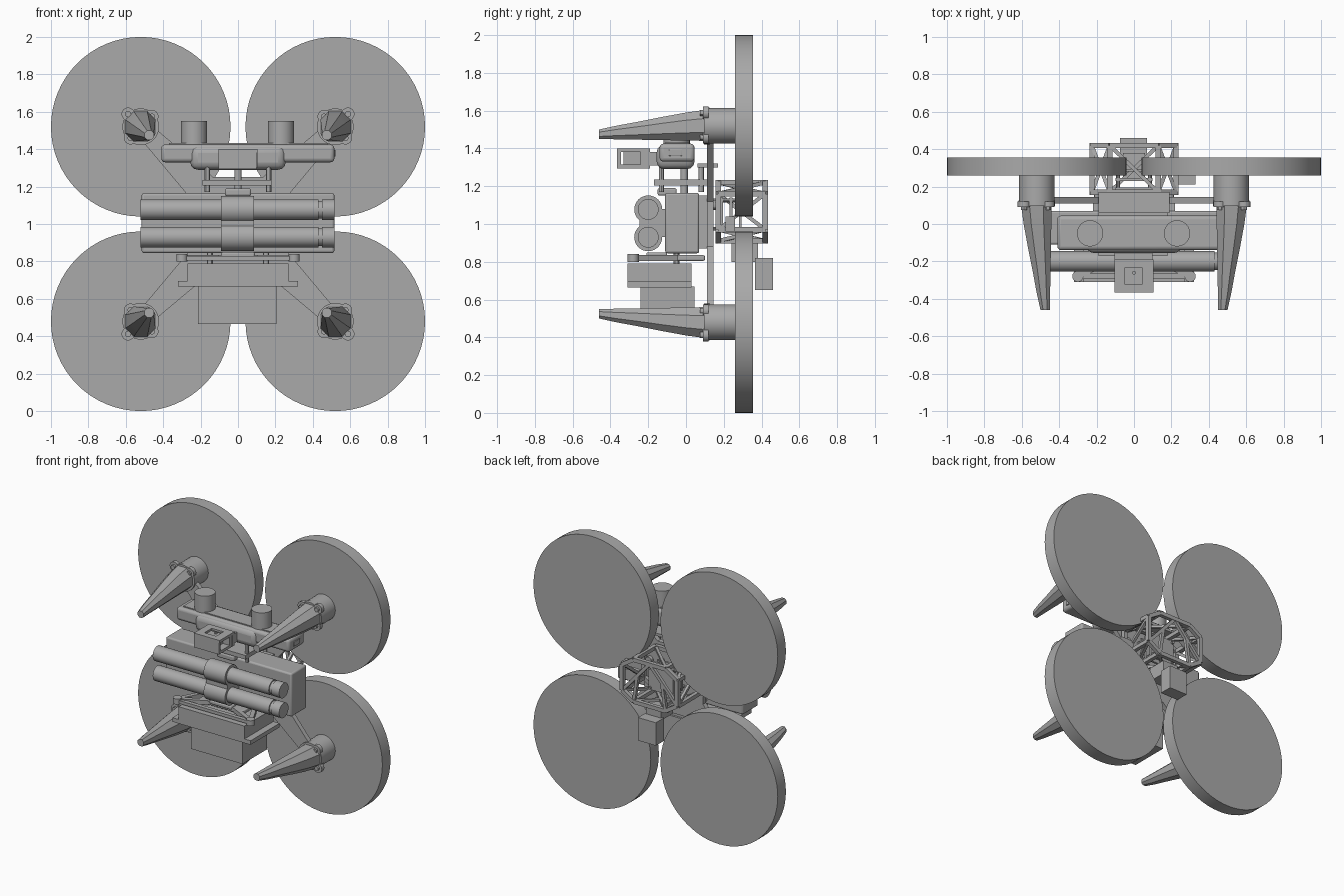
import bpy, bmesh, math
from mathutils import Vector, Matrix

old = bpy.data.objects.get("Cube")
if old:
    bpy.data.objects.remove(old, do_unlink=True)

grey = bpy.data.materials.new("matte grey")
grey.use_nodes = True
tone = (0.4, 0.4, 0.4, 1)
grey.diffuse_color = tone
grey.node_tree.nodes["Principled BSDF"].inputs["Base Color"].default_value = tone


def finish(name, bm, bevel=0.0):
    bmesh.ops.recalc_face_normals(bm, faces=bm.faces)
    mesh = bpy.data.meshes.new(name)
    bm.to_mesh(mesh)
    bm.free()
    for p in mesh.polygons:
        p.use_smooth = True
    mesh.set_sharp_from_angle(angle=math.radians(30))
    mesh.materials.append(grey)
    ob = bpy.data.objects.new(name, mesh)
    bpy.context.collection.objects.link(ob)
    if bevel:
        mod = ob.modifiers.new("soft edges", 'BEVEL')
        mod.width, mod.segments = bevel, 3
    return ob


def box(name, x, y, z, bevel=0.0):
    """Box from (low, high) ranges."""
    bm = bmesh.new()
    bmesh.ops.create_cube(bm, size=1)
    for v in bm.verts:
        v.co = [(r[0] + r[1]) / 2 + c * (r[1] - r[0]) for r, c in zip((x, y, z), v.co)]
    return finish(name, bm, bevel)


def rod(name, a, b, r, sides=32):
    """Cylinder from point a to point b."""
    a, b = Vector(a), Vector(b)
    d = b - a
    bm = bmesh.new()
    m = Matrix.Translation((a + b) / 2) @ d.to_track_quat('Z', 'Y').to_matrix().to_4x4()
    if sides == 4:
        m = m @ Matrix.Rotation(math.pi / 4, 4, 'Z')
    bmesh.ops.create_cone(bm, cap_ends=True, segments=sides, radius1=r, radius2=r,
                          depth=d.length, matrix=m)
    return finish(name, bm)


def prism(name, pts, axis, low, high, bevel=0.0):
    """Extrude a 2D outline along y (x, z points) or z (x, y points)."""
    bm = bmesh.new()
    def place(p, t):
        return (p[0], t, p[1]) if axis == 'y' else (p[0], p[1], t)
    face = bm.faces.new([bm.verts.new(place(p, low)) for p in pts])
    ext = bmesh.ops.extrude_face_region(bm, geom=[face])
    shift = Vector(place((0, 0), high - low))
    bmesh.ops.translate(bm, vec=shift, verts=[v for v in ext["geom"] if isinstance(v, bmesh.types.BMVert)])
    return finish(name, bm, bevel)


def loft(name, rings):
    bm = bmesh.new()
    loops = [[bm.verts.new(p) for p in ring] for ring in rings]
    n = len(loops[0])
    for a, b in zip(loops, loops[1:]):
        for i in range(n):
            bm.faces.new((a[i], a[(i + 1) % n], b[(i + 1) % n], b[i]))
    bm.faces.new(loops[0])
    bm.faces.new(loops[-1])
    return finish(name, bm)


# Four rotors, motors, curved landing legs and frame arms
MID = 1.0
leg_outer = [(0.11, 0.605), (0.0, 0.59), (-0.12, 0.568), (-0.25, 0.542), (-0.37, 0.52), (-0.46, 0.5)]
for sx in (-1, 1):
    for sz in (-1, 1):
        cx, cz = sx * 0.52, MID + sz * 0.52
        rod("rotor_disc", (cx, 0.26, cz), (cx, 0.355, cz), 0.48, 64)
        rod("motor", (cx, 0.12, cz), (cx, 0.26, cz), 0.095)
        rod("motor_mount", (cx, 0.095, cz), (cx, 0.125, cz), 0.098)
        for ex, ez in ((0.068, 0.068), (0.055, -0.06), (-0.06, 0.055)):
            px, pz = cx + sx * ex, cz + sz * ez
            rod("mount_ear", (px, 0.09, pz), (px, 0.12, pz), 0.035, 16)
            rod("mount_bolt", (px, 0.075, pz), (px, 0.1, pz), 0.016, 12)
        rings = []
        for y, out in leg_outer:
            inner = 0.44 + 0.01 * (0.11 - y) / 0.57
            h, c = (out - inner) / 2, (out + inner) / 2
            k = h * 0.45
            shape = [(h, k), (k, h), (-k, h), (-h, k), (-h, -k), (-k, -h), (k, -h), (h, -k)]
            rings.append([(sx * (c + u), y, MID + sz * (c + w)) for u, w in shape])
        loft("landing_leg", rings)
        outline = [(0.5, 0.43), (0.43, 0.5), (0.12, 0.24), (0.24, 0.12)]
        prism("frame_arm", [(sx * a, MID + sz * b) for a, b in outline], 'y', 0.11, 0.145)

prism("frame_plate", [(0.24, 0.86), (0.24, 1.14), (0.13, 1.25), (-0.13, 1.25),
                      (-0.24, 1.14), (-0.24, 0.86), (-0.13, 0.75), (0.13, 0.75)], 'y', 0.11, 0.145)

# Main body with the paired tubes strapped to its front
box("main_body", (-0.515, 0.515), (-0.11, 0.07), (0.845, 1.165), 0.012)
box("body_back_plate", (-0.22, 0.22), (0.07, 0.11), (0.87, 1.15))
for z in (0.93, 1.077):
    rod("tube", (-0.52, -0.2, z), (0.43, -0.2, z), 0.055)
    rod("tube_neck", (0.42, -0.2, z), (0.45, -0.2, z), 0.047)
    rod("tube_cap", (0.45, -0.2, z), (0.515, -0.2, z), 0.055)
    rod("tube_strap", (-0.09, -0.2, z), (0.085, -0.2, z), 0.074)
box("strap_bridge", (-0.09, 0.085), (-0.245, -0.11), (0.93, 1.08))
box("strap_hook", (-0.07, 0.07), (-0.15, -0.05), (1.15, 1.19), 0.01)

# Upper deck: plate, posts and long sensor bar
box("upper_plate", (-0.19, 0.18), (-0.17, 0.11), (1.205, 1.235))
rod("centre_post", (0, -0.01, 1.16), (0, -0.01, 1.32), 0.02, 16)
for sx in (-1, 1):
    for y in (-0.13, 0.08):
        rod("deck_post", (sx * 0.165, y, 1.17), (sx * 0.165, y, 1.31), 0.014, 12)
box("post_bracket", (-0.19, 0.19), (0.06, 0.17), (1.3, 1.32))
box("sensor_bar", (-0.41, 0.515), (-0.14, 0.045), (1.33, 1.425), 0.02)
box("sensor_bar_lid", (-0.37, 0.48), (-0.11, 0.015), (1.42, 1.432))
box("sensor_cradle", (-0.255, 0.255), (-0.155, 0.045), (1.29, 1.42), 0.04)
for x in (-0.235, 0.23):
    rod("sensor_drum", (x, -0.05, 1.42), (x, -0.05, 1.55), 0.07)
box("sensor_port", (0.515, 0.522), (-0.09, -0.02), (1.36, 1.395), 0.003)

# Open camera housing: walls, rear block and a top frame
box("camera_floor", (-0.105, 0.1), (-0.365, -0.19), (1.295, 1.315))
box("camera_rear", (-0.105, 0.1), (-0.24, -0.15), (1.31, 1.38))
box("camera_front", (-0.105, 0.1), (-0.365, -0.345), (1.3, 1.4))
box("camera_core", (-0.05, 0.045), (-0.33, -0.24), (1.31, 1.385))
for sx in (-1, 1):
    x = sx * 0.095
    box("camera_rail", (x - 0.01, x + 0.01), (-0.365, -0.19), (1.38, 1.4))
    box("camera_pillar", (x - 0.01, x + 0.01), (-0.215, -0.19), (1.3, 1.4))
for y in ((-0.365, -0.32), (-0.235, -0.19)):
    box("camera_top_strip", (-0.105, 0.1), y, (1.385, 1.4))
for x in ((-0.105, -0.05), (0.045, 0.1)):
    box("camera_top_side", x, (-0.365, -0.19), (1.385, 1.4))
rod("camera_button", (0, -0.26, 1.38), (0, -0.26, 1.395), 0.01, 12)

# Lower carrier with diagonal braces, feet and the slung payload
box("carrier_plate", (-0.18, 0.18), (-0.2, 0.1), (0.805, 0.835), 0.008)
box("carrier_crossbar", (-0.32, 0.32), (-0.295, -0.265), (0.805, 0.828))
for sx in (-1, 1):
    rod("carrier_brace", (sx * 0.3, -0.28, 0.82), (sx * 0.08, -0.17, 0.82), 0.022, 4)
    rod("carrier_brace", (sx * 0.3, -0.28, 0.82), (sx * 0.18, -0.05, 0.82), 0.022, 4)
    rod("carrier_foot", (sx * 0.3, -0.28, 0.8), (sx * 0.3, -0.28, 0.84), 0.03, 16)
    rod("carrier_post", (sx * 0.15, -0.05, 0.78), (sx * 0.15, -0.05, 0.86), 0.015, 12)
box("carrier_hub", (-0.09, 0.09), (-0.21, -0.1), (0.82, 0.85), 0.01)
box("payload_lid", (-0.27, 0.27), (-0.31, 0.03), (0.69, 0.79))
box("payload_flange", (-0.32, 0.32), (-0.31, 0.03), (0.665, 0.695))
box("payload_box", (-0.215, 0.205), (-0.24, 0.045), (0.465, 0.67))

# Rear truss cage: two chamfered frames joined by bars and diagonals
corners = [(0.225, 0.97), (0.225, 1.16), (0.13, 1.22), (-0.13, 1.22),
           (-0.225, 1.16), (-0.225, 0.97), (-0.13, 0.91), (0.13, 0.91)]
near, far = 0.17, 0.42
for i, (x, z) in enumerate(corners):
    nx, nz = corners[(i + 1) % len(corners)]
    for y in (near, far):
        rod("cage_frame", (x, y, z), (nx, y, nz), 0.02, 4)
    rod("cage_bar", (x, near, z), (x, far, z), 0.02, 4)
    rod("cage_diagonal", (x, near, z), (nx, far, nz), 0.014, 4)
for z in (0.91, 1.22):
    rod("cage_cross", (0.13, near, z), (-0.13, far, z), 0.014, 4)
for sx in (-1, 1):
    rod("cage_back_strut", (sx * 0.225, far, 0.97), (0, far, 1.22), 0.016, 4)
    rod("cage_back_strut", (sx * 0.13, far, 0.91), (sx * 0.1, far, 1.11), 0.016, 4)
    rod("cage_mount", (sx * 0.19, 0.1, 1.1), (sx * 0.19, near, 1.1), 0.025, 12)

# Electronics in the cage and the rear receiver
for y in (0.18, 0.23, 0.28):
    box("circuit_board", (-0.1, 0.1), (y, y + 0.015), (0.96, 1.14))
for sx in (-1, 1):
    for z in (0.975, 1.125):
        rod("board_post", (sx * 0.085, 0.14, z), (sx * 0.085, 0.31, z), 0.01, 8)
box("lower_module", (-0.06, 0.06), (0.24, 0.38), (0.8, 0.9))
box("side_module", (0.22, 0.33), (0.21, 0.26), (0.96, 1.04))
box("rear_receiver", (-0.075, 0.07), (0.365, 0.46), (0.65, 0.82))
